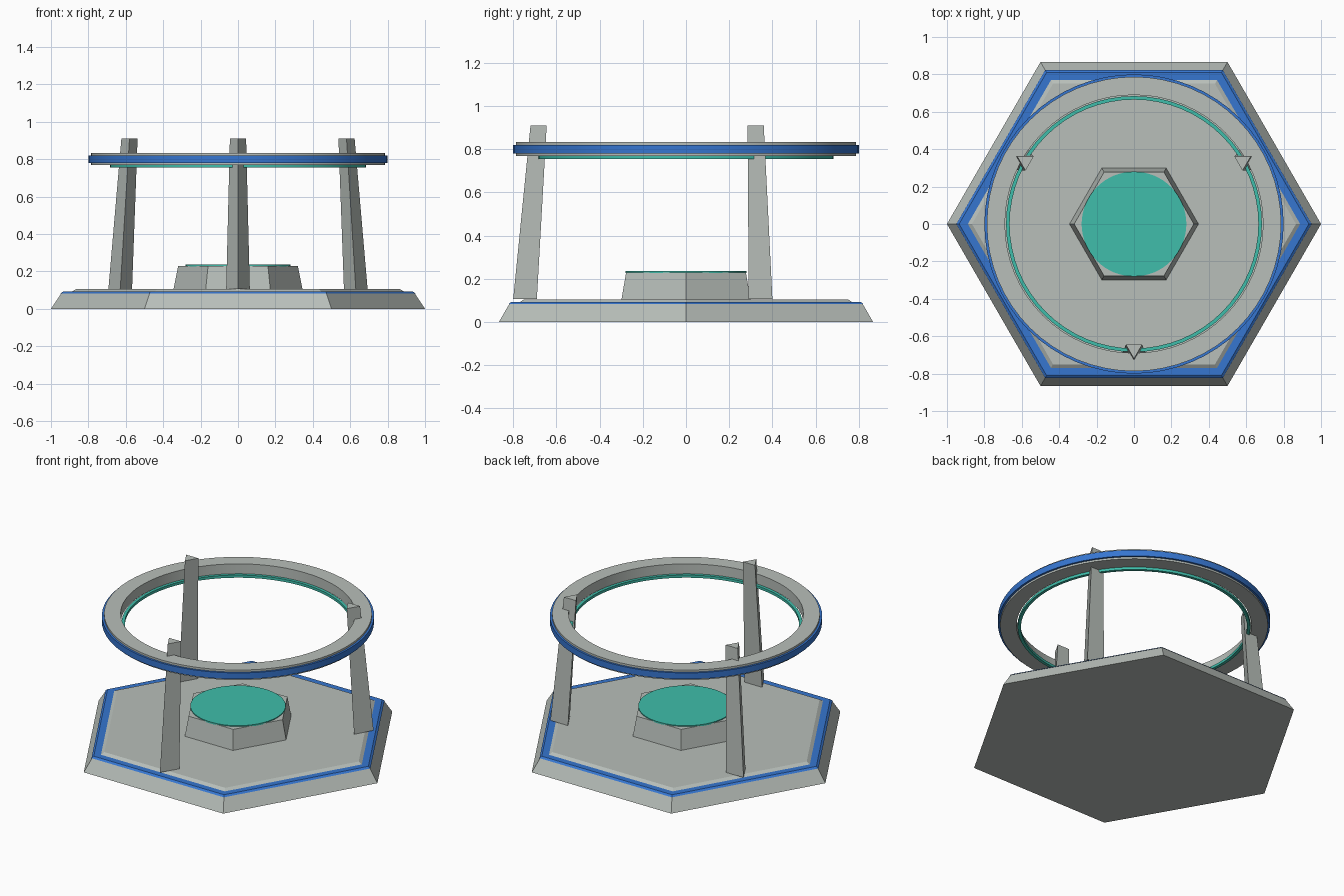
import bpy
import bmesh
from math import cos, sin, pi, radians

cube = bpy.data.objects.get("Cube")
if cube:
    bpy.data.objects.remove(cube)


def make_material(name, rgb):
    mat = bpy.data.materials.new(name)
    mat.use_nodes = True
    mat.diffuse_color = (*rgb, 1)
    mat.node_tree.nodes["Principled BSDF"].inputs["Base Color"].default_value = (*rgb, 1)
    return mat


grey = make_material("stone grey", (0.48, 0.52, 0.49))
blue = make_material("trim blue", (0.037, 0.18, 0.63))
teal = make_material("glow teal", (0.05, 0.51, 0.405))


def finish(name, bm, mat, smooth=False):
    bmesh.ops.recalc_face_normals(bm, faces=bm.faces)
    mesh = bpy.data.meshes.new(name)
    bm.to_mesh(mesh)
    bm.free()
    mesh.materials.append(mat)
    obj = bpy.data.objects.new(name, mesh)
    bpy.context.collection.objects.link(obj)
    if smooth:
        bpy.ops.object.select_all(action="DESELECT")
        obj.select_set(True)
        bpy.context.view_layer.objects.active = obj
        bpy.ops.object.shade_smooth_by_angle(angle=radians(30))
    return obj


def bridge(bm, a, b):
    for i in range(len(a)):
        j = (i + 1) % len(a)
        bm.faces.new((a[i], a[j], b[j], b[i]))


def loop(bm, sides, radius, z, start=0, centre=(0, 0)):
    angles = [start + 2 * pi * i / sides for i in range(sides)]
    return [bm.verts.new((centre[0] + radius * cos(a), centre[1] + radius * sin(a), z))
            for a in angles]


def frustum(name, mat, sides, bottom, top, start=0, c0=(0, 0), c1=(0, 0), smooth=False):
    """Capped prism between two (radius, z) ends with optional leaning centres."""
    bm = bmesh.new()
    low = loop(bm, sides, *bottom, start, c0)
    high = loop(bm, sides, *top, start, c1)
    bridge(bm, low, high)
    bm.faces.new(low)
    bm.faces.new(high)
    return finish(name, bm, mat, smooth)


def ring(name, mat, inner, outer, z0, z1, sides=64):
    """Rectangular section swept round the z axis."""
    bm = bmesh.new()
    loops = [loop(bm, sides, r, z) for r, z in
             ((inner, z0), (outer, z0), (outer, z1), (inner, z1))]
    for i in range(4):
        bridge(bm, loops[i], loops[(i + 1) % 4])
    return finish(name, bm, mat, True)


# Stepped hexagonal base
frustum("base", grey, 6, (1.0, 0), (0.945, 0.083))
frustum("base_trim", blue, 6, (0.95, 0.082), (0.935, 0.092))
frustum("floor_plate", grey, 6, (0.89, 0.091), (0.866, 0.105))

# Central pedestal with round pad
frustum("pedestal", grey, 6, (0.345, 0.104), (0.32, 0.23))
frustum("pedestal_pad", teal, 64, (0.28, 0.226), (0.28, 0.236), smooth=True)

# Three leaning triangular posts, all with a corner facing forward
for name, angle in (("front_post", -90), ("left_post", 30), ("right_post", 150)):
    d = (cos(radians(angle)), sin(radians(angle)))
    frustum(name, grey, 3, (0.073, 0.107), (0.05, 0.91), -pi / 2,
            (0.727 * d[0], 0.727 * d[1]), (0.67 * d[0], 0.67 * d[1]))

# Raised ring with outer band and inner light strip
ring("upper_ring", grey, 0.69, 0.787, 0.768, 0.833)
ring("upper_ring_band", blue, 0.78, 0.80, 0.78, 0.82)
ring("light_strip", teal, 0.665, 0.684, 0.755, 0.772)
